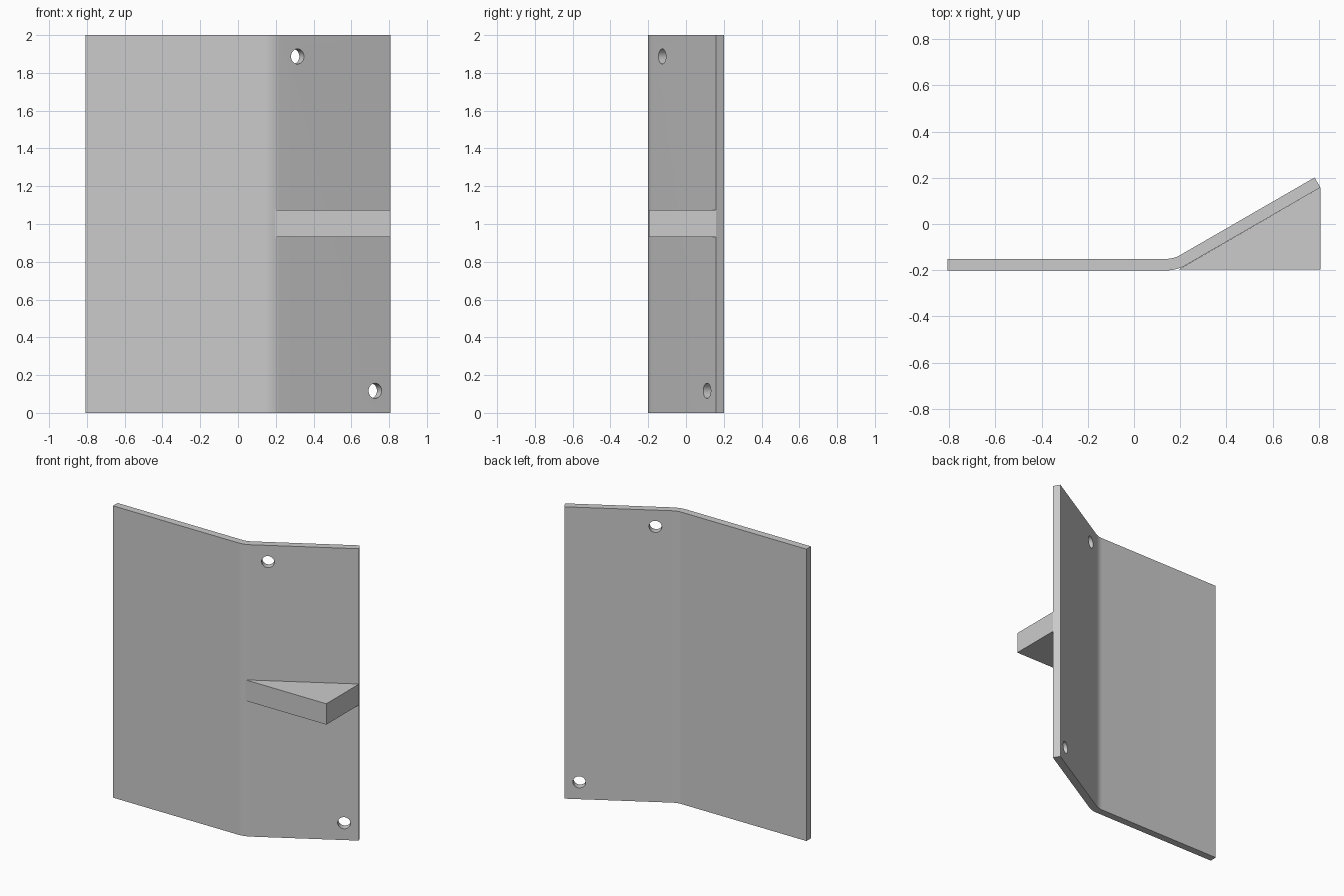
import bpy, bmesh
from math import sin, cos, tan, radians
from mathutils import Matrix, Vector

cube = bpy.data.objects.get("Cube")
if cube:
    bpy.data.objects.remove(cube, do_unlink=True)

BEND = radians(30)
THICK = 0.05
HALF_W = 0.807
FRONT_Y = -0.201
CORNER_X = 0.185          # where the two front planes would meet
OUTER_R = 0.17
HEIGHT = 2.0

grey = bpy.data.materials.new("light_grey")
grey.use_nodes = True
grey.diffuse_color = (0.6, 0.6, 0.6, 1)
grey.node_tree.nodes["Principled BSDF"].inputs["Base Color"].default_value = (0.6, 0.6, 0.6, 1)


def slope_y(x):
    """Front surface of the angled flange."""
    return FRONT_Y + (x - CORNER_X) * tan(BEND)


def link(name, bm):
    bmesh.ops.recalc_face_normals(bm, faces=bm.faces)
    mesh = bpy.data.meshes.new(name)
    bm.to_mesh(mesh)
    bm.free()
    obj = bpy.data.objects.new(name, mesh)
    bpy.context.collection.objects.link(obj)
    mesh.materials.append(grey)
    return obj


def extrude_profile(name, points, z0, z1):
    bm = bmesh.new()
    face = bm.faces.new([bm.verts.new((x, y, z0)) for x, y in points])
    result = bmesh.ops.extrude_face_region(bm, geom=[face])
    top = [v for v in result["geom"] if isinstance(v, bmesh.types.BMVert)]
    bmesh.ops.translate(bm, verts=top, vec=(0, 0, z1 - z0))
    return link(name, bm)


def smooth(obj):
    bpy.ops.object.select_all(action="DESELECT")
    obj.select_set(True)
    bpy.context.view_layer.objects.active = obj
    bpy.ops.object.shade_smooth_by_angle(angle=radians(30))


# Bent plate: constant-thickness profile with a rounded bend
cx = CORNER_X - OUTER_R * tan(BEND / 2)
cy = FRONT_Y + OUTER_R


def arc(r, n=8):
    return [(cx + r * sin(BEND * i / n), cy - r * cos(BEND * i / n)) for i in range(n + 1)]


tip = (HALF_W, slope_y(HALF_W))
back_tip = (tip[0] - THICK * sin(BEND), tip[1] + THICK * cos(BEND))
profile = [(-HALF_W, FRONT_Y)] + arc(OUTER_R) + [tip, back_tip]
profile += arc(OUTER_R - THICK)[::-1] + [(-HALF_W, FRONT_Y + THICK)]
plate = extrude_profile("bent_plate", profile, 0, HEIGHT)

# Two mounting holes drilled square to the flange
normal = Vector((-sin(BEND), cos(BEND), 0))
bm = bmesh.new()
for x, z in ((0.315, 1.887), (0.726, 0.117)):
    place = Matrix.Translation((x, slope_y(x), z)) @ normal.to_track_quat("Z", "Y").to_matrix().to_4x4()
    bmesh.ops.create_cone(bm, cap_ends=True, segments=32, radius1=0.04, radius2=0.04,
                          depth=0.3, matrix=place)
cutter = link("hole_cutter", bm)
cutter.hide_render = True
mod = plate.modifiers.new("holes", "BOOLEAN")
mod.operation = "DIFFERENCE"
mod.solver = "EXACT"
mod.object = cutter
bpy.context.view_layer.objects.active = plate
bpy.ops.object.modifier_apply(modifier=mod.name)
bpy.data.objects.remove(cutter, do_unlink=True)
smooth(plate)

# Triangular gusset on the front of the flange
gusset_y = FRONT_Y + 0.005
gusset = extrude_profile("gusset", [(0.195, gusset_y), (HALF_W, gusset_y), tip], 0.93, 1.073)
smooth(gusset)
